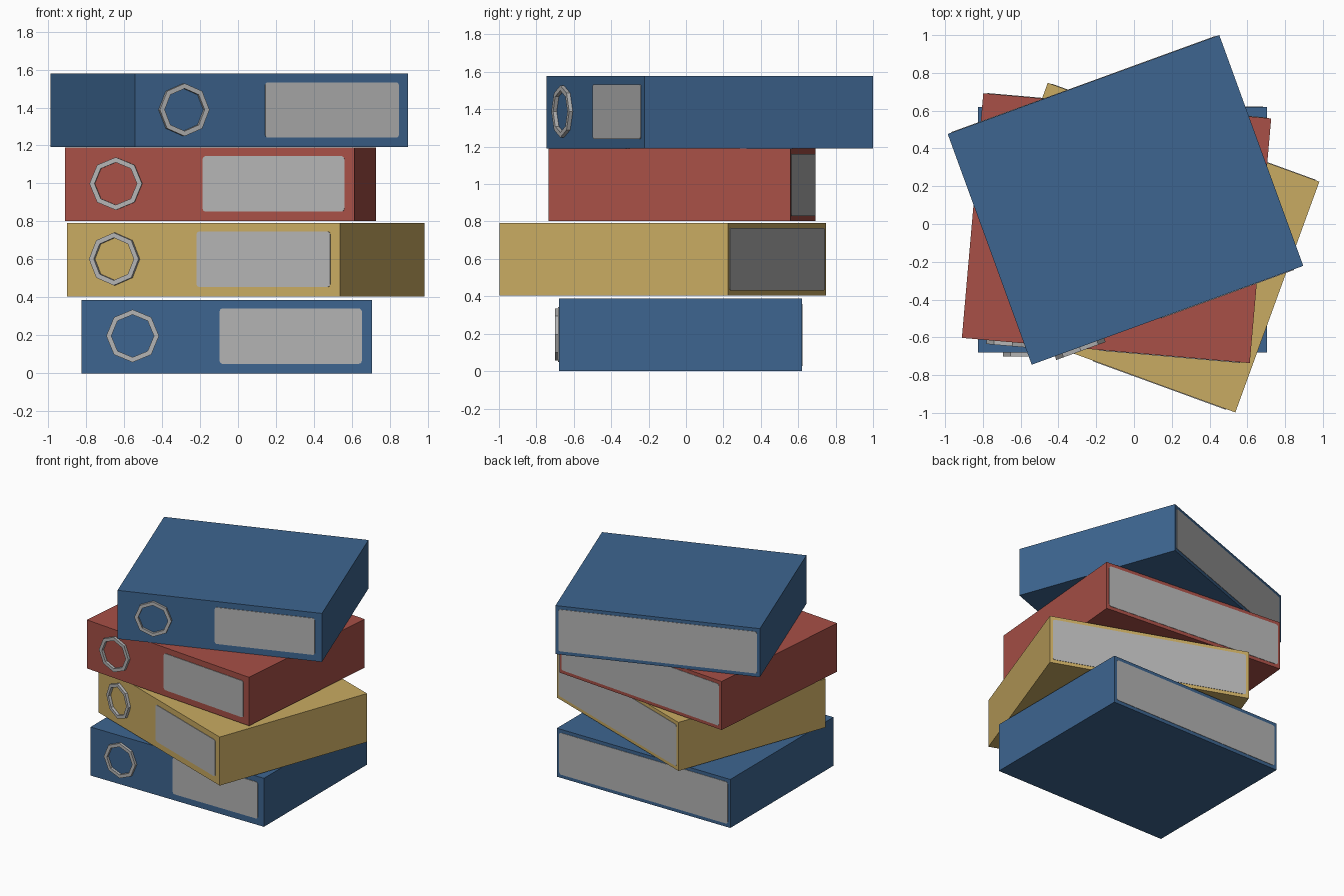
import bpy, bmesh
from math import radians, pi, cos, sin
from mathutils import Matrix

if "Cube" in bpy.data.objects:
    bpy.data.objects.remove(bpy.data.objects["Cube"])

W, D, H = 1.53, 1.30, 0.387


def material(name, srgb):
    m = bpy.data.materials.new(name)
    lin = [((c / 255 + 0.055) / 1.055) ** 2.4 for c in srgb]
    m.diffuse_color = (*lin, 1)
    m.use_nodes = True
    m.node_tree.nodes["Principled BSDF"].inputs["Base Color"].default_value = m.diffuse_color
    return m


BLUE = material("blue_cover", (61, 101, 144))
RED = material("red_cover", (168, 80, 71))
YELLOW = material("yellow_cover", (201, 171, 98))
GREY = material("light_grey", (180, 180, 180))


def add_object(name, bm, mat, matrix):
    bmesh.ops.recalc_face_normals(bm, faces=bm.faces)
    me = bpy.data.meshes.new(name)
    bm.to_mesh(me)
    bm.free()
    me.materials.append(mat)
    ob = bpy.data.objects.new(name, me)
    ob.matrix_world = matrix
    bpy.context.collection.objects.link(ob)


def box():
    bm = bmesh.new()
    bmesh.ops.create_cube(bm, size=1, matrix=Matrix.Translation((0, 0, H / 2)) @ Matrix.Diagonal((W, D, H, 1)))
    return bm


def plate(x0, x1, z0, z1, y0, y1, r=0.016):
    """Thin upright plate with rounded corners."""
    bm = bmesh.new()
    pts = []
    for i, (cx, cz) in enumerate([(x1 - r, z1 - r), (x0 + r, z1 - r), (x0 + r, z0 + r), (x1 - r, z0 + r)]):
        for k in range(4):
            a = pi / 2 * (i + k / 3)
            pts.append((cx + r * cos(a), cz + r * sin(a)))
    face = bm.faces.new([bm.verts.new((x, y0, z)) for x, z in pts])
    ext = bmesh.ops.extrude_face_region(bm, geom=[face], use_keep_orig=True)["geom"]
    for v in ext:
        if isinstance(v, bmesh.types.BMVert):
            v.co.y = y1
    return bm


def ring(cx, cz, y0, y1, r_out, r_in, n=8):
    """Flat octagonal ring with rectangular section."""
    bm = bmesh.new()
    loops = []
    for i in range(n):
        c, s = cos(2 * pi * i / n), sin(2 * pi * i / n)
        loops.append([bm.verts.new((cx + r * c, y, cz + r * s))
                      for r, y in ((r_out, y0), (r_in, y0), (r_in, y1), (r_out, y1))])
    for i in range(n):
        a, b = loops[i], loops[(i + 1) % n]
        for k in range(4):
            j = (k + 1) % 4
            bm.faces.new((a[k], a[j], b[j], b[k]))
    return bm


def binder(name, x, y, z, angle, mat):
    m = Matrix.Translation((x, y, z)) @ Matrix.Rotation(radians(angle), 4, 'Z')
    f, b = -D / 2, D / 2
    add_object(name + "_cover", box(), mat, m)
    # spine label and finger ring on the front
    add_object(name + "_label", plate(-0.037, 0.712, 0.05, 0.342, f - 0.004, f + 0.003), GREY, m)
    add_object(name + "_finger_ring", ring(-0.495, 0.197, f - 0.021, f + 0.003, 0.139, 0.112), GREY, m)
    # paper block on the back
    add_object(name + "_pages", plate(-W / 2 + 0.022, W / 2 - 0.022, 0.027, H - 0.027, b - 0.003, b + 0.003), GREY, m)


# stack from bottom to top
binder("bottom_binder", -0.06, -0.03, 0.0, 0, BLUE)
binder("second_binder", 0.04, -0.125, 0.405, -20, YELLOW)
binder("third_binder", -0.0925, -0.022, 0.802, -5, RED)
binder("top_binder", -0.045, 0.1275, 1.191, 20, BLUE)
